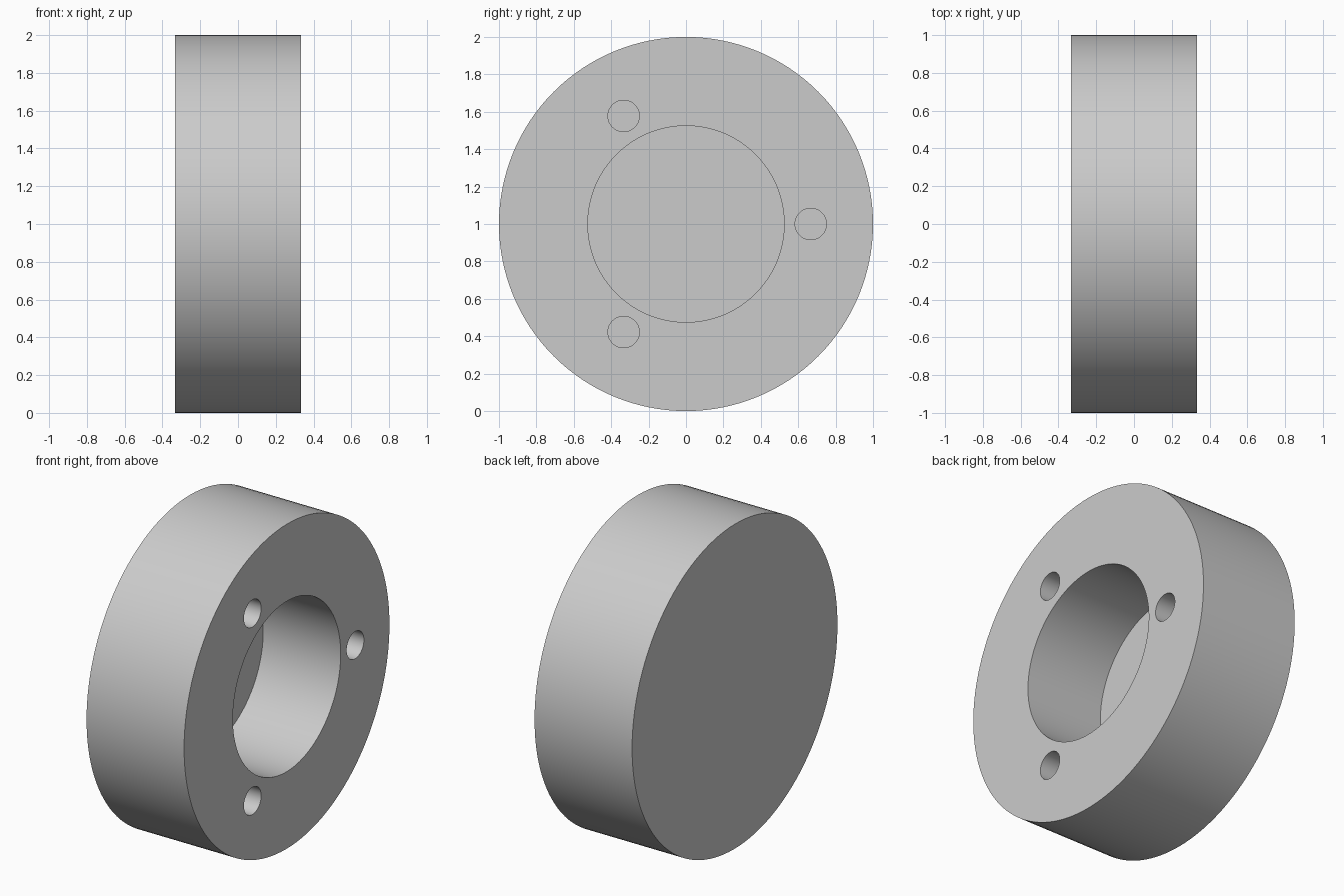
import bpy
import math

RADIUS, THICKNESS = 1.0, 0.665
POCKET_RADIUS, POCKET_DEPTH = 0.525, 0.528
HOLE_RADIUS, HOLE_CIRCLE = 0.084, 0.667
FACE_X = THICKNESS / 2

cube = bpy.data.objects.get("Cube")
if cube:
    bpy.data.objects.remove(cube, do_unlink=True)

grey = bpy.data.materials.new("plain grey")
grey.use_nodes = True
colour = (0.6, 0.6, 0.6, 1)
grey.diffuse_color = colour
grey.node_tree.nodes["Principled BSDF"].inputs["Base Color"].default_value = colour


def x_cylinder(name, radius, x_min, x_max, y=0, z=1, sides=128):
    """Cylinder lying along the x axis between two x positions."""
    bpy.ops.mesh.primitive_cylinder_add(
        vertices=sides, radius=radius, depth=x_max - x_min,
        location=((x_min + x_max) / 2, y, z), rotation=(0, math.pi / 2, 0))
    obj = bpy.context.object
    obj.name = name
    obj.data.materials.append(grey)
    return obj


# Solid disc body
body = x_cylinder("ring_body", RADIUS, -FACE_X, FACE_X)

# Blind centre pocket and three blind holes, all opening on the +x face
floor_x = FACE_X - POCKET_DEPTH
cutters = [x_cylinder("pocket_cutter", POCKET_RADIUS, floor_x, FACE_X + 0.1)]
for i in range(3):
    angle = i * math.tau / 3
    cutters.append(x_cylinder(
        "hole_cutter", HOLE_RADIUS, floor_x, FACE_X + 0.1,
        HOLE_CIRCLE * math.cos(angle), 1 + HOLE_CIRCLE * math.sin(angle), 48))

bpy.ops.object.select_all(action="DESELECT")
body.select_set(True)
bpy.context.view_layer.objects.active = body
for cutter in cutters:
    cutter.hide_render = True
    cut = body.modifiers.new("cut", "BOOLEAN")
    cut.operation = "DIFFERENCE"
    cut.solver = "EXACT"
    cut.object = cutter
    bpy.ops.object.modifier_apply(modifier=cut.name)
    bpy.data.objects.remove(cutter, do_unlink=True)

# Smooth walls with sharp rims
bpy.ops.object.shade_smooth_by_angle(angle=math.radians(30))
